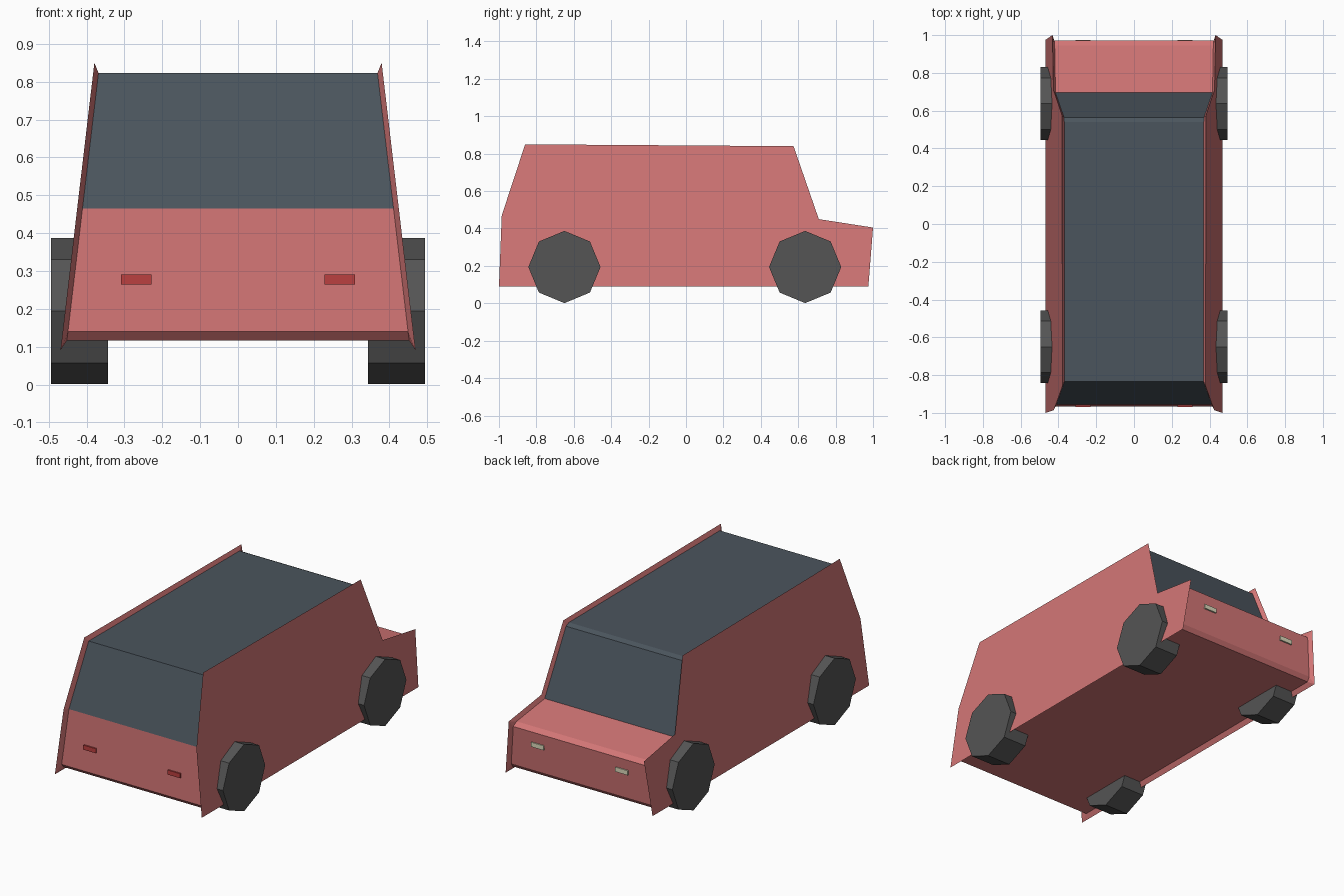
import bpy, bmesh, math

if "Cube" in bpy.data.objects:
    bpy.data.objects.remove(bpy.data.objects["Cube"])


def material(name, rgb):
    m = bpy.data.materials.new(name)
    m.diffuse_color = (*rgb, 1)
    m.use_nodes = True
    m.node_tree.nodes["Principled BSDF"].inputs["Base Color"].default_value = m.diffuse_color
    return m


red = material("red_paint", (0.65, 0.18, 0.18))
dark = material("dark_glass", (0.07, 0.09, 0.11))
rubber = material("rubber", (0.09, 0.09, 0.09))
cream = material("headlight", (0.72, 0.70, 0.50))
tail = material("tail_light", (0.50, 0.05, 0.05))


def finish(bm, name, *mats):
    bmesh.ops.recalc_face_normals(bm, faces=bm.faces[:])
    me = bpy.data.meshes.new(name)
    bm.to_mesh(me)
    bm.free()
    for m in mats:
        me.materials.append(m)
    ob = bpy.data.objects.new(name, me)
    bpy.context.collection.objects.link(ob)
    return ob


# Van body: flared side plates (outer y,z) joined to an inset shell (inner y,z).
# The flag marks shell strips that are dark: rear window, roof, windscreen.
profile = [
    ((-1.00, 0.09), (-0.945, 0.116), 0),
    ((-1.00, 0.09), (-0.967, 0.14), 0),
    ((-0.985, 0.47), (-0.955, 0.465), 1),
    ((-0.86, 0.85), (-0.835, 0.823), 1),
    ((0.575, 0.84), (0.54, 0.818), 1),
    ((0.575, 0.84), (0.565, 0.805), 1),
    ((0.71, 0.45), (0.695, 0.425), 0),
    ((1.00, 0.405), (0.945, 0.388), 0),
    ((1.00, 0.405), (0.972, 0.368), 0),
    ((0.975, 0.09), (0.952, 0.14), 0),
    ((0.975, 0.09), (0.935, 0.116), 0),
]


def side_x(z):
    return 0.469 - (z - 0.09) * 0.118


bm = bmesh.new()
rings = []
for side, layer in ((-1, 0), (-1, 1), (1, 1), (1, 0)):
    rings.append([bm.verts.new((side * (side_x(p[layer][1]) - 0.014 * layer), *p[layer]))
                  for p in profile])
n = len(profile)
for r in range(3):
    for i in range(n):
        j = (i + 1) % n
        f = bm.faces.new((rings[r][i], rings[r][j], rings[r + 1][j], rings[r + 1][i]))
        f.material_index = profile[i][2] if r == 1 else 0
bm.faces.new(rings[0])
bm.faces.new(rings[3])
bmesh.ops.remove_doubles(bm, verts=bm.verts[:], dist=0.0005)
finish(bm, "van_body", red, dark)

# Octagonal wheels
for side, sname in ((-1, "left"), (1, "right")):
    for y, ename in ((-0.65, "tail"), (0.637, "bonnet")):
        bm = bmesh.new()
        bmesh.ops.create_cone(bm, cap_ends=True, segments=8, radius1=0.193,
                              radius2=0.193, depth=0.15)
        ob = finish(bm, f"{ename}_{sname}_wheel", rubber)
        ob.rotation_euler = (0, math.pi / 2, 0)
        ob.location = (side * 0.419, y, 0.194)

# Lamps on both ends
for side, sname in ((-1, "left"), (1, "right")):
    for y, z, name, mat in ((-0.962, 0.277, "tail_light", tail),
                            (0.965, 0.295, "headlight", cream)):
        bm = bmesh.new()
        bmesh.ops.create_cube(bm, size=1)
        bmesh.ops.scale(bm, vec=(0.08, 0.016, 0.026), verts=bm.verts[:])
        finish(bm, f"{sname}_{name}", mat).location = (side * 0.269, y, z)
